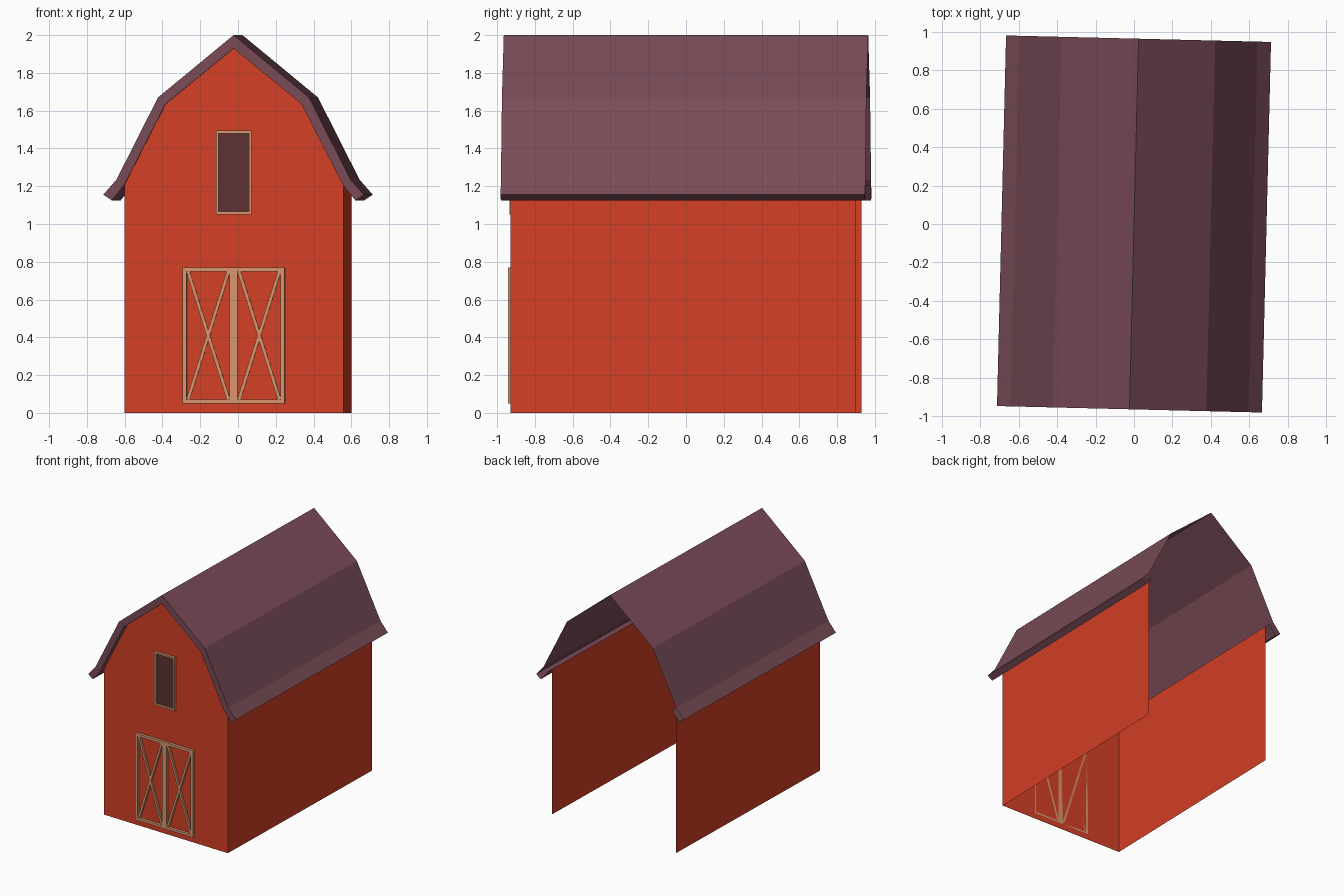
import bpy, bmesh, math
from mathutils import Matrix, Vector

if "Cube" in bpy.data.objects:
    bpy.data.objects.remove(bpy.data.objects["Cube"])

TURN = Matrix.Rotation(math.radians(-1.4), 4, 'Z')   # whole barn sits slightly turned
WALL_Y, ROOF_Y = 0.915, 0.965


def material(name, rgb):
    m = bpy.data.materials.new(name)
    lin = [((c / 255 + 0.055) / 1.055) ** 2.4 for c in rgb]
    m.diffuse_color = (*lin, 1)
    m.use_nodes = True
    m.node_tree.nodes["Principled BSDF"].inputs["Base Color"].default_value = m.diffuse_color
    return m


RED = material("barn red", (212, 63, 37))
PLUM = material("roof plum", (122, 76, 87))
TAN = material("trim tan", (216, 150, 112))
DARK = material("window dark", (94, 50, 54))


def finish(name, bm, mat):
    bm.transform(TURN)
    bmesh.ops.remove_doubles(bm, verts=bm.verts, dist=1e-5)
    me = bpy.data.meshes.new(name)
    bm.to_mesh(me)
    bm.free()
    me.materials.append(mat)
    ob = bpy.data.objects.new(name, me)
    bpy.context.collection.objects.link(ob)
    return ob


def face(bm, pts):
    bm.faces.new([bm.verts.new(p) for p in pts])


def sheet(bm, path, y0, y1):
    """Sweep an (x, z) path along y as a strip of quads."""
    for (ax, az), (bx, bz) in zip(path, path[1:]):
        face(bm, [(ax, y0, az), (bx, y0, bz), (bx, y1, bz), (ax, y1, az)])


def bar(bm, p, q, width, depth):
    """Flat batten on the front wall between two (x, z) points."""
    d = Vector((q[0] - p[0], 0, q[1] - p[1]))
    mid = Vector(((p[0] + q[0]) / 2, -WALL_Y - depth / 2, (p[1] + q[1]) / 2))
    mat = (Matrix.Translation(mid) @ Matrix.Rotation(-math.atan2(d.z, d.x), 4, 'Y')
           @ Matrix.Diagonal((d.length, depth, width, 1)))
    bmesh.ops.create_cube(bm, size=1, matrix=mat)


def frame(bm, x0, x1, z0, z1, w, depth):
    h = w / 2
    for x in (x0 + h, x1 - h):
        bar(bm, (x, z0), (x, z1), w, depth)
    for z in (z0 + h, z1 - h):
        bar(bm, (x0 + w, z), (x1 - w, z), w, depth)


def mirrored(half):
    """Complete a left-half profile that ends at the ridge."""
    return half + [(-x, z) for x, z in half[-2::-1]]


outer = mirrored([(-0.69, 1.155), (-0.62, 1.235), (-0.40, 1.67), (0, 2.0)])
inner = mirrored([(-0.645, 1.125), (-0.58, 1.205), (-0.36, 1.635), (0, 1.93)])
gable = inner[1:-1]

# Walls: front gable and two sides, open at the back and bottom
bm = bmesh.new()
face(bm, [(x, -WALL_Y, z) for x, z in [(-0.58, 0), (0.58, 0)] + gable[::-1]])
sheet(bm, [(0.58, 1.205), (0.58, 0)], -WALL_Y, WALL_Y)
sheet(bm, [(-0.58, 0), (-0.58, 1.205)], -WALL_Y, WALL_Y)
finish("walls", bm, RED)

# Roof: outer shell with eaves, front rim and front overhang underside
bm = bmesh.new()
sheet(bm, inner[1::-1] + outer + inner[:-3:-1], -ROOF_Y, ROOF_Y)
sheet(bm, gable[::-1], -ROOF_Y, -WALL_Y)
for i in range(len(outer) - 1):
    face(bm, [(x, -ROOF_Y, z) for x, z in (outer[i], inner[i], inner[i + 1], outer[i + 1])])
finish("gambrel_roof", bm, PLUM)

# Barn doors: two framed leaves with crossed braces
for side, x0 in (("left", -0.27), ("right", 0.0)):
    x1, z0, z1, w = x0 + 0.27, 0.05, 0.77, 0.021
    bm = bmesh.new()
    frame(bm, x0, x1, z0, z1, w, 0.022)
    a, b, c, d = x0 + 0.028, x1 - 0.028, z0 + w, z1 - w
    bar(bm, (a, c), (b, d), 0.018, 0.018)
    bar(bm, (a, d), (b, c), 0.018, 0.017)
    finish(side + "_door_trim", bm, TAN)

# Loft window: frame and dark pane
bm = bmesh.new()
frame(bm, -0.095, 0.095, 1.05, 1.495, 0.015, 0.018)
finish("window_frame", bm, TAN)
bm = bmesh.new()
bar(bm, (-0.082, 1.2725), (0.082, 1.2725), 0.42, 0.006)
finish("window_pane", bm, DARK)
